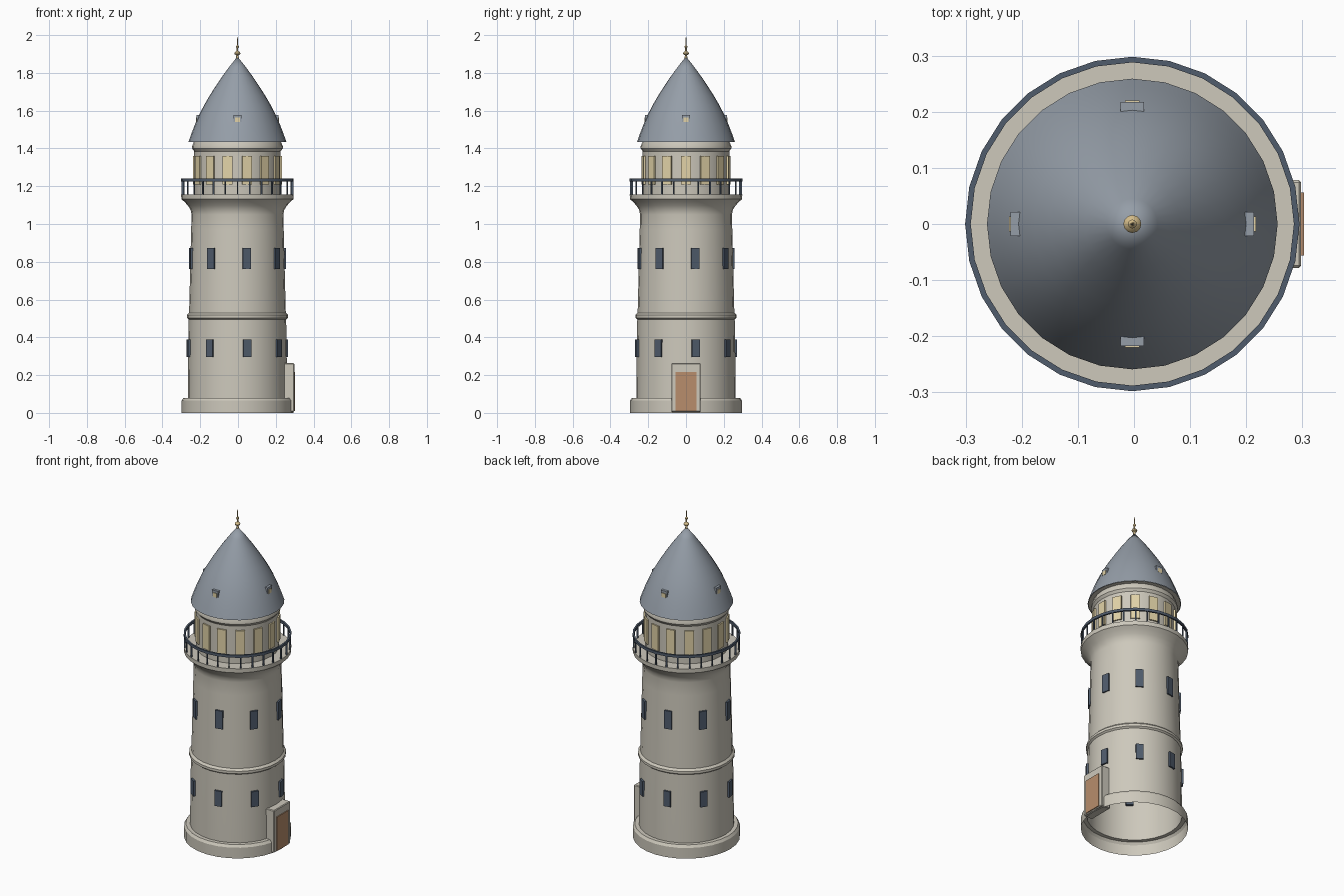
import bpy, bmesh, math
from mathutils import Matrix, Vector

cube = bpy.data.objects.get("Cube")
if cube:
    bpy.data.objects.remove(cube, do_unlink=True)

SIDES = 28
AXIS = Matrix.Translation((-0.003, 0, 0))   # tower axis


def material(name, colour):
    m = bpy.data.materials.new(name)
    m.use_nodes = True
    m.diffuse_color = (*colour, 1)
    m.node_tree.nodes["Principled BSDF"].inputs["Base Color"].default_value = (*colour, 1)
    return m


STONE = material("pale stone", (0.61, 0.58, 0.50))
SLATE = material("blue grey slate", (0.30, 0.34, 0.39))
IRON = material("dark slate blue", (0.08, 0.107, 0.15))
GLOW = material("warm yellow glass", (0.76, 0.65, 0.39))
WOOD = material("brown wood", (0.48, 0.27, 0.15))
BRASS = material("pale brass", (0.68, 0.52, 0.26))


def finish(bm, name, mat, smooth=True):
    bm.transform(AXIS)
    mesh = bpy.data.meshes.new(name)
    bm.to_mesh(mesh)
    bm.free()
    mesh.materials.append(mat)
    ob = bpy.data.objects.new(name, mesh)
    bpy.context.collection.objects.link(ob)
    if smooth:
        bpy.ops.object.select_all(action='DESELECT')
        ob.select_set(True)
        bpy.context.view_layer.objects.active = ob
        bpy.ops.object.shade_smooth_by_angle(angle=math.radians(30))
    return ob


def lathe(name, profile, mat, sides=SIDES, closed=False):
    """Spin a radius/height profile, listed from bottom to top, round the axis."""
    bm = bmesh.new()
    rings = []
    for r, z in profile:
        angles = [math.tau * k / sides for k in range(sides)]
        rings.append([bm.verts.new((r * math.cos(a), r * math.sin(a), z)) for a in angles])
    if closed:
        rings.append(rings[0])
    for low, high in zip(rings, rings[1:]):
        for k in range(sides):
            n = (k + 1) % sides
            bm.faces.new((low[k], low[n], high[n], high[k]))
    bmesh.ops.remove_doubles(bm, verts=bm.verts, dist=1e-5)
    return finish(bm, name, mat)


def boxes(name, mat, angles, r, z, width, lean=0, bevel=0):
    """Boxes set round the axis; r and z are (from, to) ranges."""
    bm = bmesh.new()
    size = Matrix.Diagonal((r[1] - r[0], width, z[1] - z[0], 1))
    place = Matrix.Translation(((r[0] + r[1]) / 2, 0, (z[0] + z[1]) / 2))
    for a in angles:
        turn = Matrix.Rotation(a, 4, 'Z')
        tilt = Matrix.Rotation(-lean, 4, 'Y')
        bmesh.ops.create_cube(bm, size=1, matrix=turn @ place @ tilt @ size)
    if bevel:
        bmesh.ops.bevel(bm, geom=bm.edges[:], offset=bevel, segments=1, affect='EDGES')
    return finish(bm, name, mat, smooth=False)


def around(count, start=0.0):
    return [start + math.tau * k / count for k in range(count)]


# Tower shell: plinth, lower wall, ledge, upper wall, flare, deck, lantern room
lathe("tower_wall", [
    (0.296, 0), (0.296, 0.065), (0.286, 0.08), (0.263, 0.08),
    (0.261, 0.3), (0.258, 0.495), (0.268, 0.503), (0.268, 0.518), (0.256, 0.53),
    (0.250, 0.77), (0.245, 0.97), (0.243, 1.05), (0.248, 1.075),
    (0.262, 1.097), (0.280, 1.117), (0.297, 1.132), (0.298, 1.157),
    (0.229, 1.157), (0.229, 1.385), (0.240, 1.400), (0.240, 1.412),
    (0.230, 1.436), (0.256, 1.436)], STONE)

# Bell-curved roof
lathe("roof", [
    (0.259, 1.435), (0.245, 1.475), (0.226, 1.525), (0.201, 1.582), (0.175, 1.632),
    (0.147, 1.68), (0.117, 1.727), (0.085, 1.775), (0.045, 1.83), (0, 1.887)], SLATE)

# Finial with two beads and a spike
lathe("finial", [
    (0.008, 1.87), (0.006, 1.893), (0.014, 1.898), (0.016, 1.904), (0.012, 1.911),
    (0.004, 1.916), (0.004, 1.930), (0.008, 1.936), (0.008, 1.941),
    (0.003, 1.947), (0.002, 1.98), (0, 2.0)], BRASS, sides=12)

# Balcony railing
lathe("top_rail", [(0.288, 1.224), (0.298, 1.224), (0.298, 1.240), (0.288, 1.240)],
      IRON, closed=True)
boxes("balusters", IRON, around(SIDES), (0.289, 0.296), (1.15, 1.23), 0.007)

# Glazing of the lantern room
boxes("lantern_windows", GLOW, around(14), (0.215, 0.236), (1.21, 1.36), 0.052)

# Two rows of tower windows
offset = math.radians(11.25)
boxes("upper_windows", IRON, around(8, offset), (0.232, 0.257), (0.762, 0.872), 0.044)
boxes("lower_windows", IRON, around(8, offset), (0.242, 0.270), (0.295, 0.388), 0.042)

# Roof dormers with small panes
quarters = around(4)
boxes("dormers", SLATE, quarters, (0.190, 0.217), (1.535, 1.578), 0.042)
boxes("dormer_panes", GLOW, quarters, (0.214, 0.220), (1.539, 1.564), 0.026)

# Doorway on the left side
boxes("door_frame", STONE, [0], (0.240, 0.301), (0.005, 0.263), 0.156, bevel=0.004)
boxes("door", WOOD, [0], (0.290, 0.306), (0.010, 0.217), 0.112)
